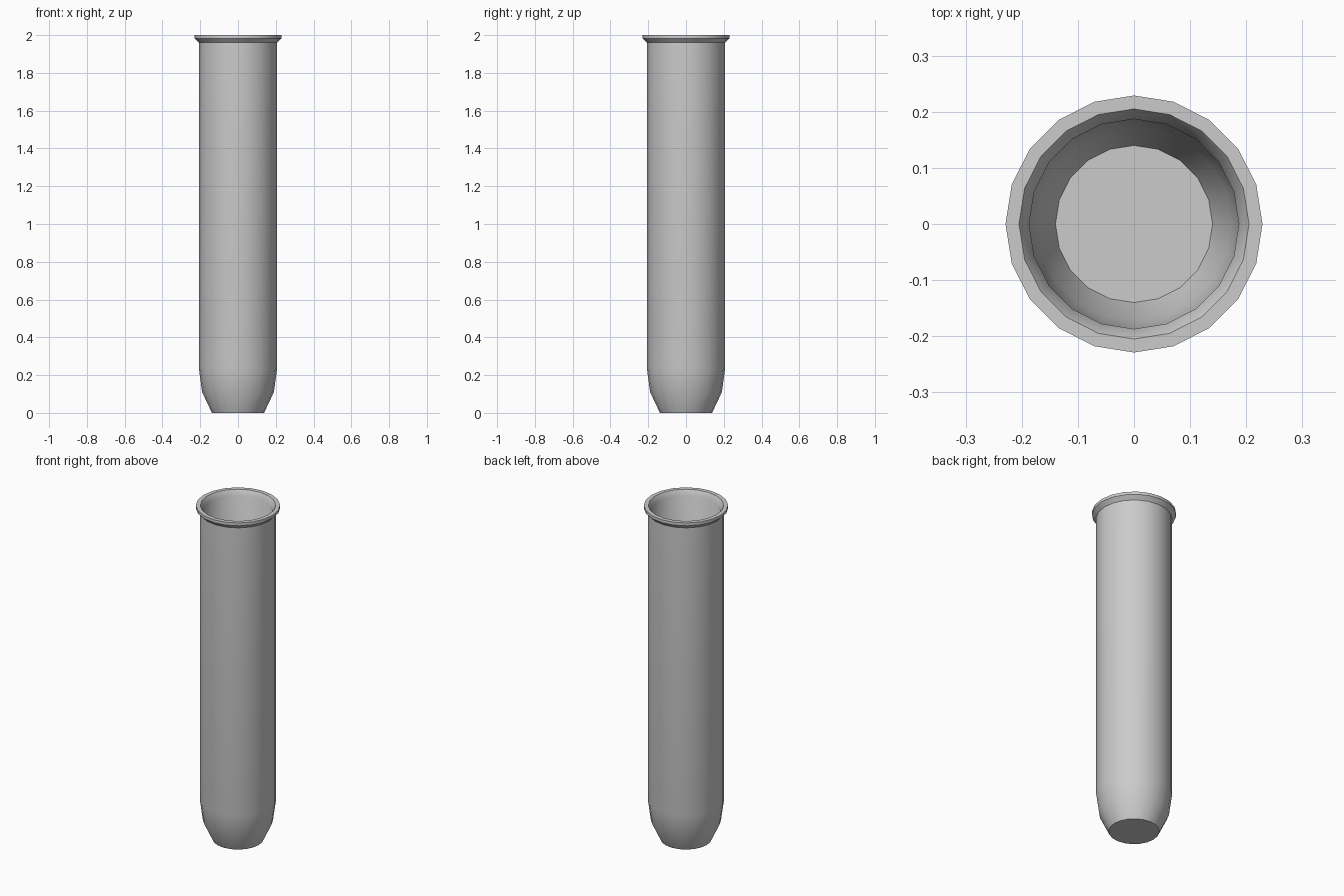
import bpy, bmesh, math

if "Cube" in bpy.data.objects:
    bpy.data.objects.remove(bpy.data.objects["Cube"])

SIDES = 20

# Radius/height profile: outer base, wall, flared lip, then inner wall and floor
PROFILE = [
    (0.138, 0.0), (0.19, 0.11), (0.207, 0.235), (0.207, 1.96),
    (0.229, 1.983), (0.229, 2.0), (0.205, 2.0), (0.187, 1.97),
    (0.187, 0.24), (0.173, 0.12), (0.14, 0.03),
]


def lathe(name, profile, sides):
    bm = bmesh.new()
    rings = []
    for r, z in profile:
        rings.append([bm.verts.new((r * math.cos(2 * math.pi * i / sides),
                                    r * math.sin(2 * math.pi * i / sides), z))
                      for i in range(sides)])
    for a, b in zip(rings, rings[1:]):
        for i in range(sides):
            j = (i + 1) % sides
            bm.faces.new((a[i], a[j], b[j], b[i]))
    # Closed outer base and inner floor
    bm.faces.new(rings[0][::-1])
    bm.faces.new(rings[-1])
    bmesh.ops.recalc_face_normals(bm, faces=bm.faces)
    mesh = bpy.data.meshes.new(name)
    bm.to_mesh(mesh)
    bm.free()
    obj = bpy.data.objects.new(name, mesh)
    bpy.context.collection.objects.link(obj)
    return obj


# Hollow tube with lip
tube = lathe("test_tube", PROFILE, SIDES)
bpy.context.view_layer.objects.active = tube
tube.select_set(True)
bpy.ops.object.shade_smooth_by_angle(angle=math.radians(35))
